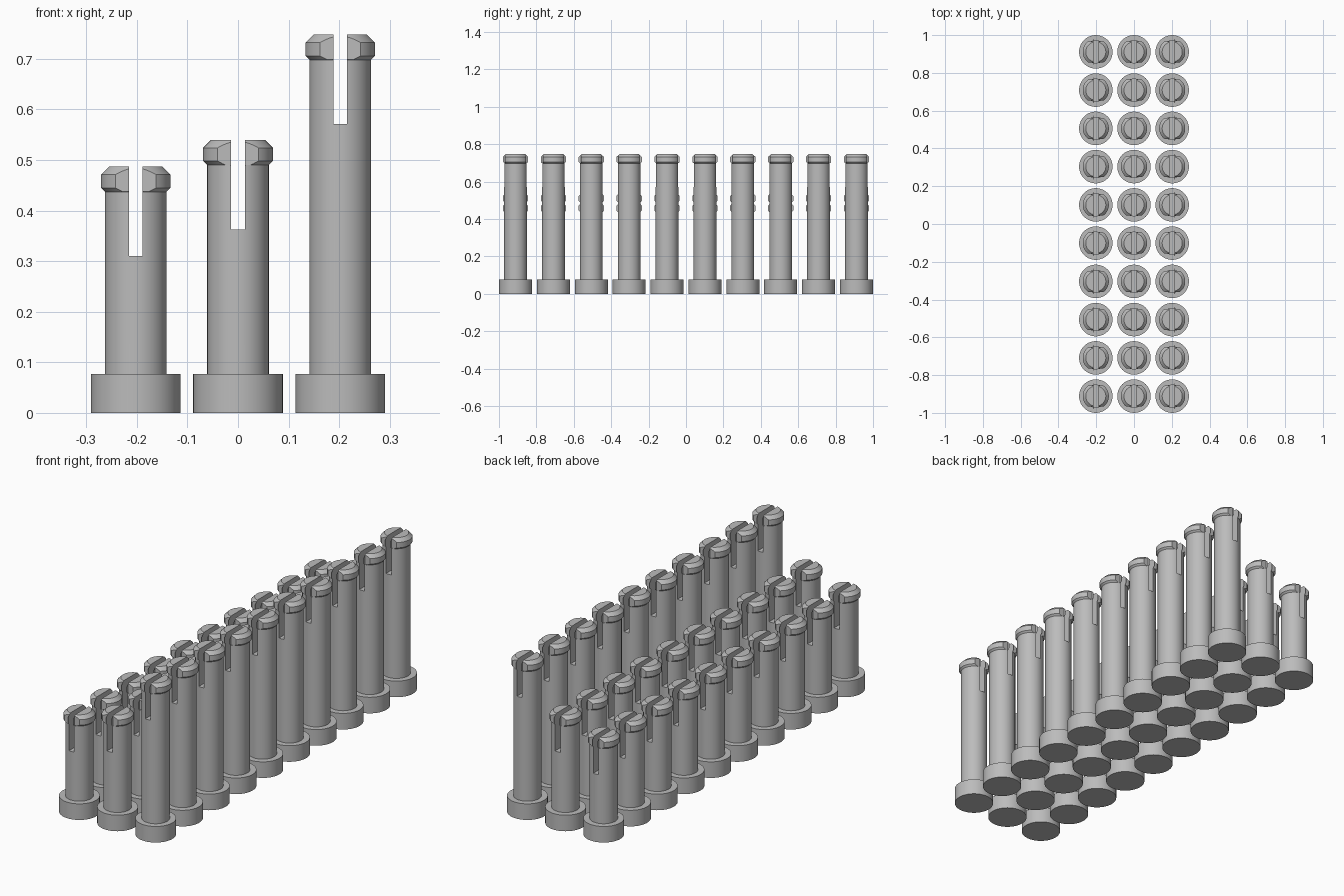
import bpy
import bmesh
import math
from mathutils import Matrix, Vector

if "Cube" in bpy.data.objects:
    bpy.data.objects.remove(bpy.data.objects["Cube"], do_unlink=True)

PITCH = 0.2022
ROWS = 10
SIDES = 64
BASE_R, BASE_H = 0.0885, 0.077
SHAFT_R, LIP_R, TOP_R = 0.061, 0.069, 0.053
SLOT_W, SLOT_DEPTH, FLAT_Y = 0.027, 0.177, 0.056

grey = bpy.data.materials.new("plain grey")
grey.use_nodes = True
colour = (0.5, 0.5, 0.5, 1)
grey.diffuse_color = colour
grey.node_tree.nodes["Principled BSDF"].inputs["Base Color"].default_value = colour


def make_object(name, bm):
    bmesh.ops.recalc_face_normals(bm, faces=bm.faces)
    mesh = bpy.data.meshes.new(name)
    bm.to_mesh(mesh)
    bm.free()
    mesh.materials.append(grey)
    obj = bpy.data.objects.new(name, mesh)
    bpy.context.collection.objects.link(obj)
    return obj


def lathe(name, profile):
    bm = bmesh.new()
    rings = []
    for r, z in profile:
        angles = [2 * math.pi * i / SIDES for i in range(SIDES)]
        rings.append([bm.verts.new((r * math.cos(a), r * math.sin(a), z)) for a in angles])
    for low, high in zip(rings, rings[1:]):
        for i in range(SIDES):
            j = (i + 1) % SIDES
            bm.faces.new((low[i], low[j], high[j], high[i]))
    bm.faces.new(rings[0][::-1])
    bm.faces.new(rings[-1])
    return make_object(name, bm)


def add_box(bm, low, high):
    low, high = Vector(low), Vector(high)
    matrix = Matrix.Translation((low + high) / 2) @ Matrix.Diagonal((*(high - low), 1))
    bmesh.ops.create_cube(bm, size=1, matrix=matrix)


def make_pin(name, top):
    # Flanged base, round shaft and chamfered retaining lip
    neck = top - 0.05
    pin = lathe(name, [
        (BASE_R, 0), (BASE_R, BASE_H), (SHAFT_R, BASE_H), (SHAFT_R, neck),
        (LIP_R, neck + 0.008), (LIP_R, top - 0.016), (TOP_R, top)])

    # Cutter for the centre slot and the flats on the front and back of the lip
    bm = bmesh.new()
    w = SLOT_W / 2
    add_box(bm, (-w, -0.2, top - SLOT_DEPTH), (w, 0.2, top + 0.1))
    for side in (-1, 1):
        ys = sorted((side * FLAT_Y, side * 0.19))
        for x0, x1 in ((-0.2, -w - 0.0002), (w + 0.0002, 0.2)):
            add_box(bm, (x0, ys[0], neck + 0.0005), (x1, ys[1], top + 0.09))
    cutter = make_object("slot_cutter", bm)
    cutter.hide_render = True

    cut = pin.modifiers.new("slot", "BOOLEAN")
    cut.operation = "DIFFERENCE"
    cut.solver = "EXACT"
    cut.object = cutter
    bpy.ops.object.select_all(action="DESELECT")
    bpy.context.view_layer.objects.active = pin
    pin.select_set(True)
    bpy.ops.object.modifier_apply(modifier=cut.name)
    bpy.data.objects.remove(cutter, do_unlink=True)
    bpy.ops.object.shade_smooth_by_angle(angle=math.radians(25))
    return pin


# Three columns of pins, shortest on the right and tallest on the left
columns = (("short_pin", -1, 0.487), ("medium_pin", 0, 0.54), ("tall_pin", 1, 0.748))
for name, column, top in columns:
    first = make_pin(name, top)
    for row in range(ROWS):
        pin = first if row == 0 else first.copy()
        if row:
            bpy.context.collection.objects.link(pin)
        pin.location = (column * PITCH, (row - (ROWS - 1) / 2) * PITCH * 1.0015, 0)
